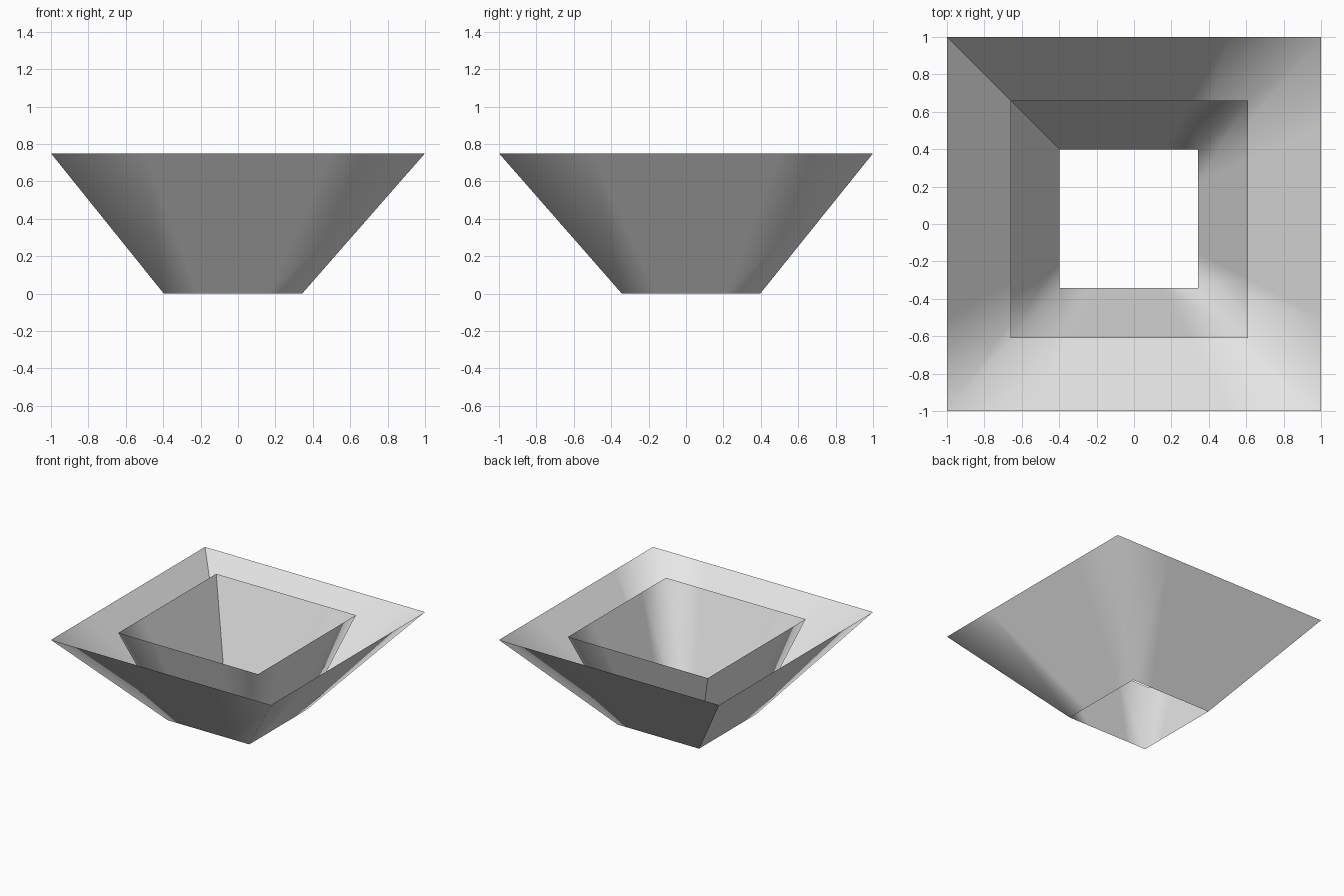
import bpy
import bmesh
from mathutils import Vector

HEIGHT = 0.75
STEPS = 4  # segments along each side

cube = bpy.data.objects.get("Cube")
if cube:
    bpy.data.objects.remove(cube, do_unlink=True)

grey = bpy.data.materials.new("light_grey")
grey.use_nodes = True
grey.diffuse_color = (0.8, 0.8, 0.8, 1)
grey.node_tree.nodes["Principled BSDF"].inputs["Base Color"].default_value = grey.diffuse_color


def square_ring(half, offset, z):
    """Points round a square, starting and ending at the back right corner."""
    corners = [Vector((sx * half - offset, sy * half + offset, z))
               for sx, sy in ((-1, 1), (-1, -1), (1, -1), (1, 1), (-1, 1))]
    ring = [a.lerp(b, i / STEPS)
            for a, b in zip(corners, corners[1:]) for i in range(STEPS)]
    return ring + [corners[-1]]


def flared_wall(name, bottom, top):
    """Single-skin wall between two squares, left open at one corner seam."""
    bm = bmesh.new()
    low = [bm.verts.new(p) for p in square_ring(*bottom, 0)]
    high = [bm.verts.new(p) for p in square_ring(*top, HEIGHT)]
    for i in range(len(low) - 1):
        face = bm.faces.new((low[i], high[i], high[i + 1], low[i + 1]))
        face.smooth = True
    mesh = bpy.data.meshes.new(name)
    bm.to_mesh(mesh)
    bm.free()
    mesh.materials.append(grey)
    obj = bpy.data.objects.new(name, mesh)
    bpy.context.collection.objects.link(obj)


# Two nested walls rising from the same square opening
opening = (0.37, 0.027)
flared_wall("outer_wall", opening, (1.0, 0.0))
flared_wall("inner_wall", opening, (0.635, 0.025))
